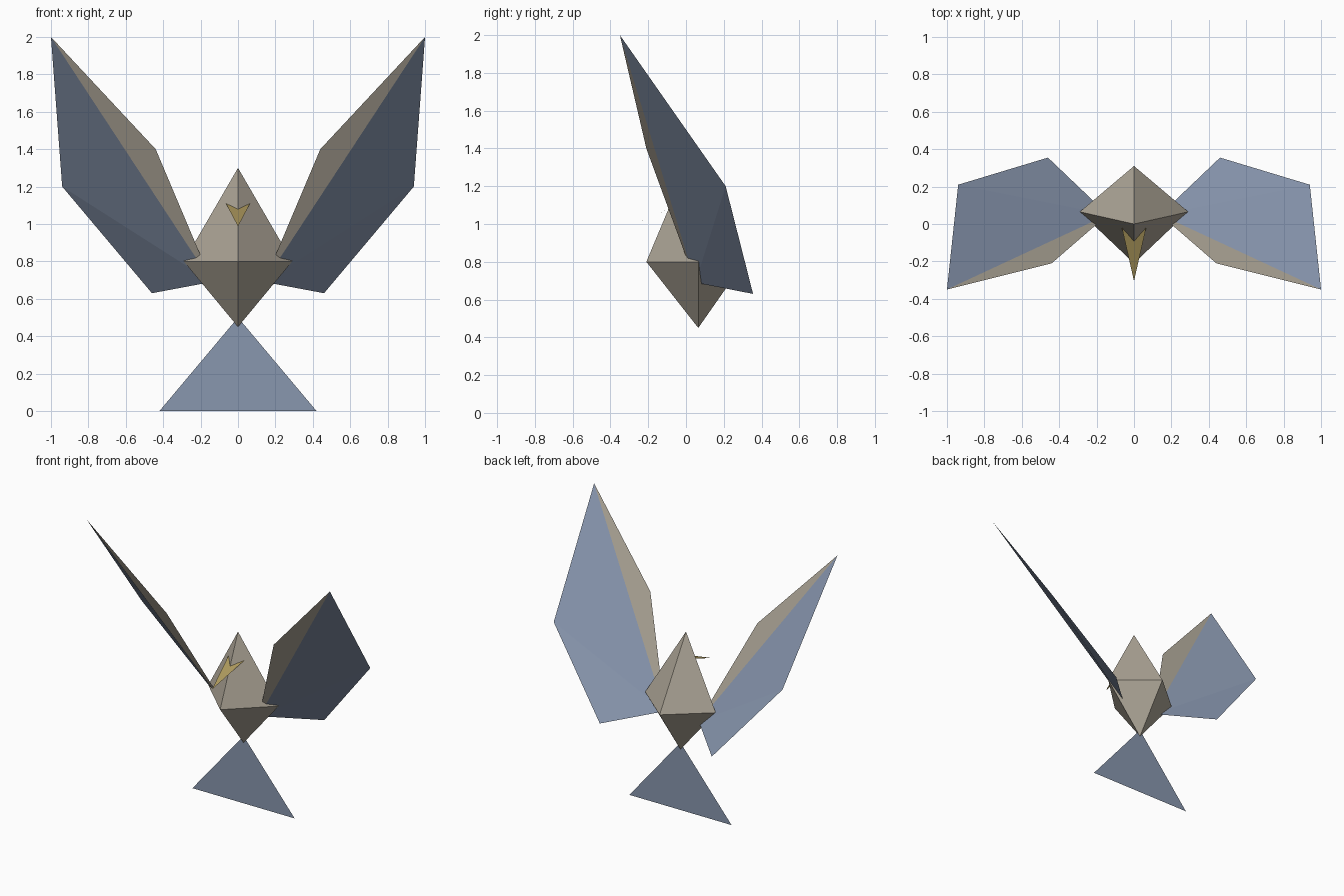
import bpy
import bmesh

default_cube = bpy.data.objects.get("Cube")
if default_cube:
    bpy.data.objects.remove(default_cube, do_unlink=True)


def make_material(name, color):
    mat = bpy.data.materials.new(name)
    mat.use_nodes = True
    rgba = (*color, 1.0)
    mat.diffuse_color = rgba
    mat.node_tree.nodes["Principled BSDF"].inputs["Base Color"].default_value = rgba
    return mat


tan = make_material("warm tan", (0.42, 0.38, 0.31))
blue = make_material("slate blue", (0.25, 0.31, 0.43))
gold = make_material("dull gold", (0.42, 0.32, 0.11))


def fan(bm, tip, rim, closed=False, material=0):
    """Join a tip to each edge of a rim with triangles."""
    ends = rim[1:] + rim[:1] if closed else rim[1:]
    for a, b in zip(rim, ends):
        bm.faces.new((tip, a, b)).material_index = material


def make_object(name, bm, materials):
    mesh = bpy.data.meshes.new(name)
    bm.to_mesh(mesh)
    bm.free()
    for mat in materials:
        mesh.materials.append(mat)
    obj = bpy.data.objects.new(name, mesh)
    bpy.context.collection.objects.link(obj)
    return obj


# Body: two pyramids sharing a diamond rim
bm = bmesh.new()
rim = [bm.verts.new((x, y, 0.8)) for x, y in
       ((0, -0.21), (0.29, 0.065), (0, 0.31), (-0.29, 0.065))]
for tip in ((0, 0, 1.3), (0, 0.065, 0.45)):
    fan(bm, bm.verts.new(tip), rim, closed=True)
bmesh.ops.recalc_face_normals(bm, faces=bm.faces[:])
make_object("body", bm, [tan])

# Wings: thin folded sheets, tan leading edge and blue trailing panel
for name, side in (("left_wing", 1), ("right_wing", -1)):
    bm = bmesh.new()
    root, front, tip, outer, rear = [
        bm.verts.new((side * x, y, z)) for x, y, z in
        ((0.14, 0.05, 0.69), (0.44, -0.21, 1.4), (1, -0.35, 2),
         (0.94, 0.21, 1.2), (0.46, 0.355, 0.63))]
    fan(bm, root, [front, tip], material=0)
    fan(bm, root, [tip, outer, rear], material=1)
    bmesh.ops.recalc_face_normals(bm, faces=bm.faces[:])
    make_object(name, bm, [tan, blue])

# Tail: upright triangular sheet
bm = bmesh.new()
bm.faces.new([bm.verts.new((x, 0.065, z)) for x, z in
              ((-0.42, 0), (0.42, 0), (0, 0.5))])
make_object("tail", bm, [blue])

# Beak: notched sheet sloping down to the front
bm = bmesh.new()
point = bm.verts.new((0, -0.305, 0.987))
fan(bm, point, [bm.verts.new(p) for p in
                ((0.065, -0.02, 1.11), (0, -0.09, 1.08), (-0.065, -0.02, 1.11))])
make_object("beak", bm, [gold])
